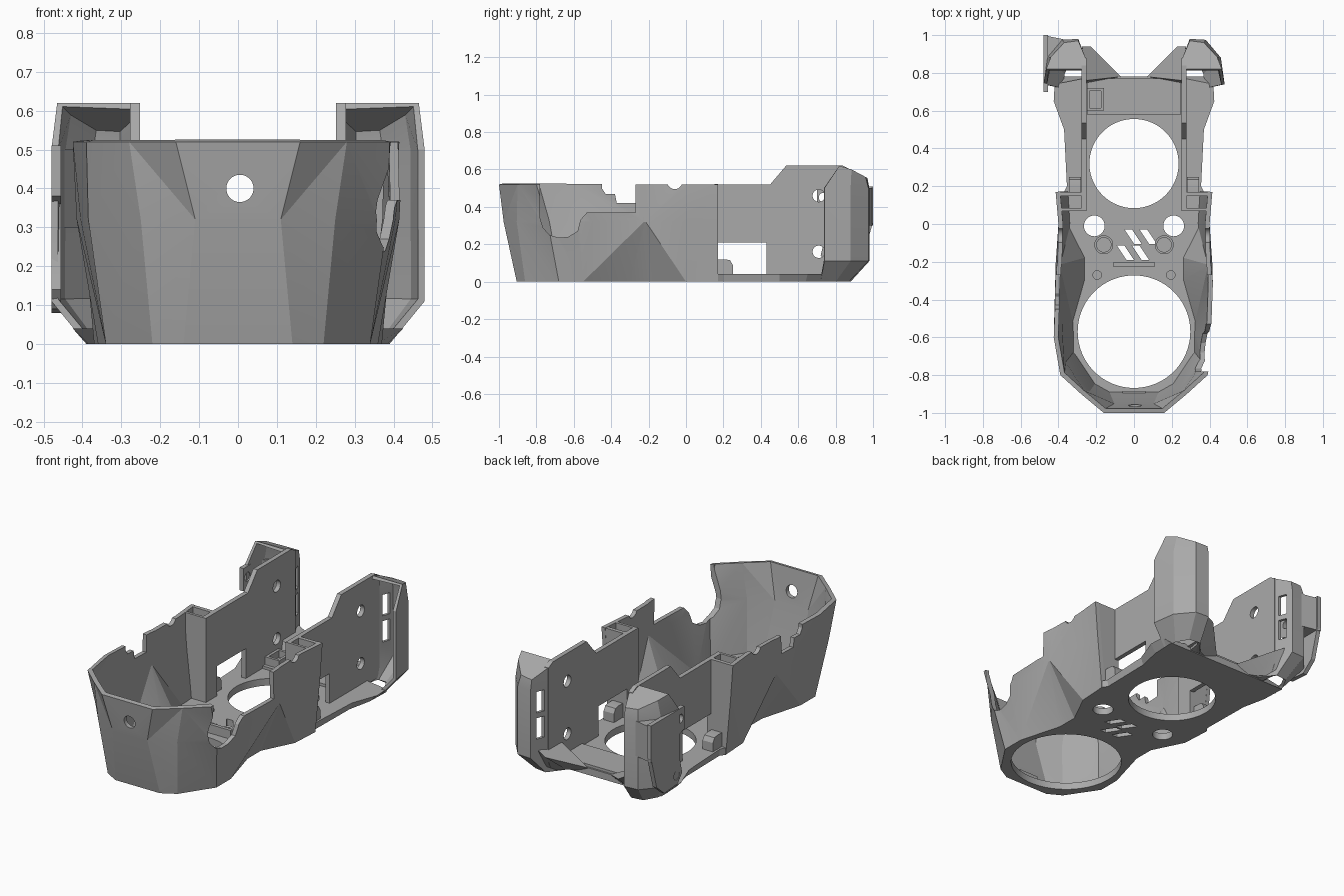
import bpy, bmesh, math

if "Cube" in bpy.data.objects:
    bpy.data.objects.remove(bpy.data.objects["Cube"])

grey = bpy.data.materials.new("plain grey plastic")
grey.use_nodes = True
GREY = (0.4, 0.4, 0.4, 1)
grey.diffuse_color = GREY
grey.node_tree.nodes["Principled BSDF"].inputs["Base Color"].default_value = GREY


def loft(name, rings, solid=True, cap=None, flip=False):
    """Skin rings of points: a closed solid, or an open outward-facing sheet."""
    bm = bmesh.new()
    rows = [[bm.verts.new(p) for p in ring] for ring in rings]
    n = len(rows[0])
    for low, high in zip(rows, rows[1:]):
        for i in range(n if solid else n - 1):
            j = (i + 1) % n
            bm.faces.new((high[i], high[j], low[j], low[i]))
    if solid:
        bm.faces.new(rows[0])
        bm.faces.new(rows[-1])
        bmesh.ops.recalc_face_normals(bm, faces=bm.faces)
    if cap:
        bm.faces.new(list(reversed(rows[-1] + [bm.verts.new(p) for p in cap])))
    if flip:
        bmesh.ops.reverse_faces(bm, faces=bm.faces)
    mesh = bpy.data.meshes.new(name)
    bm.to_mesh(mesh)
    bm.free()
    mesh.materials.append(grey)
    obj = bpy.data.objects.new(name, mesh)
    bpy.context.collection.objects.link(obj)
    return obj


def prism(name, pts, axis, a, b):
    place = {"x": lambda p, t: (t, p[0], p[1]),
             "y": lambda p, t: (p[0], t, p[1]),
             "z": lambda p, t: (p[0], p[1], t)}[axis]
    return loft(name, [[place(p, t) for p in pts] for t in (a, b)])


def box(name, x, y, z):
    return prism(name, [(x[0], y[0]), (x[1], y[0]), (x[1], y[1]), (x[0], y[1])], "z", *z)


def circle(u, v, r, n=64):
    return [(u + r * math.cos(2 * math.pi * i / n), v + r * math.sin(2 * math.pi * i / n))
            for i in range(n)]


def apply(obj, kind, **settings):
    mod = obj.modifiers.new(kind, kind)
    for key, value in settings.items():
        setattr(mod, key, value)
    with bpy.context.temp_override(object=obj, active_object=obj):
        bpy.ops.object.modifier_apply(modifier=mod.name)


def cut(obj, *cutters):
    for c in cutters:
        c.hide_render = True
        apply(obj, "BOOLEAN", operation="DIFFERENCE", object=c, solver="EXACT")
        bpy.data.objects.remove(c)


def both(half, z):
    right = [(x, y, z) for x, y in half]
    return right[::-1] + [(-x, y, z) for x, y, z in right]


# front shell: faceted, leaning outward, pinched at the waist
foot = [(.14, -.905), (.22, -.86), (.34, -.68), (.34, -.55),
        (.27, -.3), (.27, -.18), (.36, 0), (.37, .17)]
middle = [(.11, -.975), (.25, -.905), (.385, -.74), (.405, -.5),
          (.415, -.225), (.415, -.215), (.395, 0), (.4, .17)]
rim = [(.16, -1), (.28, -.9), (.39, -.8), (.425, -.6),
       (.41, -.23), (.405, -.2), (.4, 0), (.415, .17)]
shell = loft("front_shell", [both(foot, 0), both(middle, .32), both(rim, .52)], solid=False)
apply(shell, "TRIANGULATE", quad_method="LONGEST_DIAGONAL")
apply(shell, "SOLIDIFY", thickness=.024, offset=-1, use_even_offset=True)
scoop = [(-.78, .6), (-.78, .34), (-.765, .29), (-.73, .25), (-.68, .235), (-.63, .24),
         (-.58, .27), (-.565, .33), (-.53, .37), (-.27, .37), (-.27, .6)]
steps = [(-.45, .6), (-.45, .5), (-.43, .47), (-.38, .47), (-.37, .42),
         (-.27, .42), (-.27, .6)]
cut(shell,
    prism("scoop_cutter", scoop, "x", .2, .6),
    prism("step_cutter", steps, "x", -.6, -.2),
    prism("notch_cutter", circle(-.06, .535, .04), "x", -.6, .6),
    prism("front_hole_cutter", circle(.005, .4, .035), "y", -1.2, -.8))

# base plate with flared rear flange
tail_low = [(.35, .2), (.355, .5), (.385, .64), (.39, .78), (.22, .78)]
tail_high = [(.355, .2), (.37, .5), (.425, .65), (.42, .74), (.22, .78)]
base = loft("base_plate", [both(foot + tail_low, 0), both(foot + tail_high, .04)])
cut(base,
    prism("fan_cutter", circle(0, -.57, .298, 96), "z", -.1, .2),
    prism("rear_opening_cutter", circle(0, .32, .236, 96), "z", -.1, .2))
for s in (1, -1):
    cut(base, prism("light_hole_cutter", circle(s * .21, -.01, .055), "z", -.1, .2))
for x, y in ((-.05, -.03), (.03, -.03), (-.09, -.115), (-.01, -.115)):
    cut(base, prism("vent_cutter", [(x, y), (x + .04, y), (x + .09, y - .075),
                                    (x + .05, y - .075)], "z", -.1, .2))

# small fittings on the base
box("waist_ridge", (-.11, .11), (-.225, -.205), (.03, .09))
box("front_clip", (-.06, .06), (-.905, -.885), (.03, .07))
box("rear_crossbar", (-.25, .25), (.58, .77), (.03, .055))
pocket = box("connector_frame", (-.25, -.16), (.6, .72), (.03, .1))
cut(pocket, box("frame_cutter", (-.235, -.175), (.615, .705), (.06, .2)))

for s, side in ((1, "left"), (-1, "right")):
    # upright side wall with stepped top, window and screw holes
    profile = [(.07, .02), (.07, .52), (.45, .52), (.535, .62), (.84, .62),
               (.88, .6), (.88, .06), (.86, .02)]
    wall = prism(side + "_side_wall", profile, "x", s * .252, s * .278)
    window = [(.17, .04), (.43, .04), (.43, .21), (.17, .21)]
    cut(wall, prism("window_cutter", window, "x", s * .1, s * .4),
        *[prism("screw_cutter", circle(.71, z, .033, 32), "x", s * .1, s * .4)
          for z in (.16, .46)])

    # open-topped pocket joining shell and wall, foot behind it
    panel = [(s * .255, .01), (s * .36, .01), (s * .388, .32), (s * .4, .52), (s * .255, .52)]
    prism(side + "_pocket_front", panel, "y", .07, .085)
    prism(side + "_pocket_back", panel, "y", .148, .17)
    bracket = [(.17, .03), (.25, .03), (.25, .09), (.235, .115), (.21, .12), (.17, .12)]
    prism(side + "_foot_bracket", bracket, "x", s * .28, s * .345)

    # bowed hollow rear ear with a sloping lid
    low = [(.2, .79), (.27, .88), (.34, .87), (.38, .8), (.39, .72)]
    mid = [(.255, .875), (.295, .98), (.38, .975), (.46, .88), (.48, .74)]
    top = [(.255, .875, .6), (.295, .97, .555), (.37, .96, .56),
           (.44, .885, .6), (.465, .82, .62)]
    rings = [[(s * x, y, 0) for x, y in low],
             [(s * x, y, .11) for x, y in mid],
             [(s * x, y, .5) for x, y in mid],
             [(s * x, y, z) for x, y, z in top]]
    ear = loft(side + "_rear_ear", rings, solid=False, flip=s < 0,
               cap=[(s * .265, .82, .62)])
    apply(ear, "SOLIDIFY", thickness=.018, offset=-1)
    for z in (.21, .36):
        slot = ((s * .2, s * .33), (.9, .945), (z, z + .12))
        cut(ear, box("slot_cutter", *slot))

    # sloping brace from the base to the ear
    brace_low = [(.06, .74), (.25, .74), (.27, .87), (.2, .8)]
    brace_high = [(.07, .78), (.25, .76), (.275, .94), (.23, .94)]
    loft(side + "_rear_brace", [[(s * x, y, .005) for x, y in brace_low],
                                [(s * x, y, .04 + .6 * max(0, x - .1))
                                 for x, y in brace_high]])

    # screw bosses on the base
    boss = prism(side + "_boss", circle(s * .16, -.11, .05, 32), "z", .03, .055)
    cut(boss, prism("boss_cutter", circle(s * .16, -.11, .038, 32), "z", .045, .1))
    prism(side + "_front_boss", circle(s * .195, -.27, .025, 32), "z", .03, .06)

# mounting plate on the outside of the right ear
outline = [(.7, .38), (.7, .51), (1, .51), (1, .32), (.95, .14), (.88, .08),
           (.76, .09), (.72, .14), (.74, .22), (.76, .36)]
plate = prism("outer_mount_plate", outline, "x", -.48, -.455)
cut(plate, *[prism("mount_hole_cutter", circle(y, z, .025, 32), "x", -.6, -.4)
             for y, z in ((.735, .45), (.77, .14))])
prism("mount_plate_gusset", [(-.48, 1), (-.36, .975), (-.45, .85)], "z", .3, .5)

# soft shading on gentle bends only
bpy.ops.object.select_all(action="DESELECT")
for obj in bpy.context.collection.objects:
    if obj.type == "MESH" and grey.name in obj.data.materials:
        obj.select_set(True)
        bpy.context.view_layer.objects.active = obj
bpy.ops.object.shade_smooth_by_angle(angle=math.radians(15))
